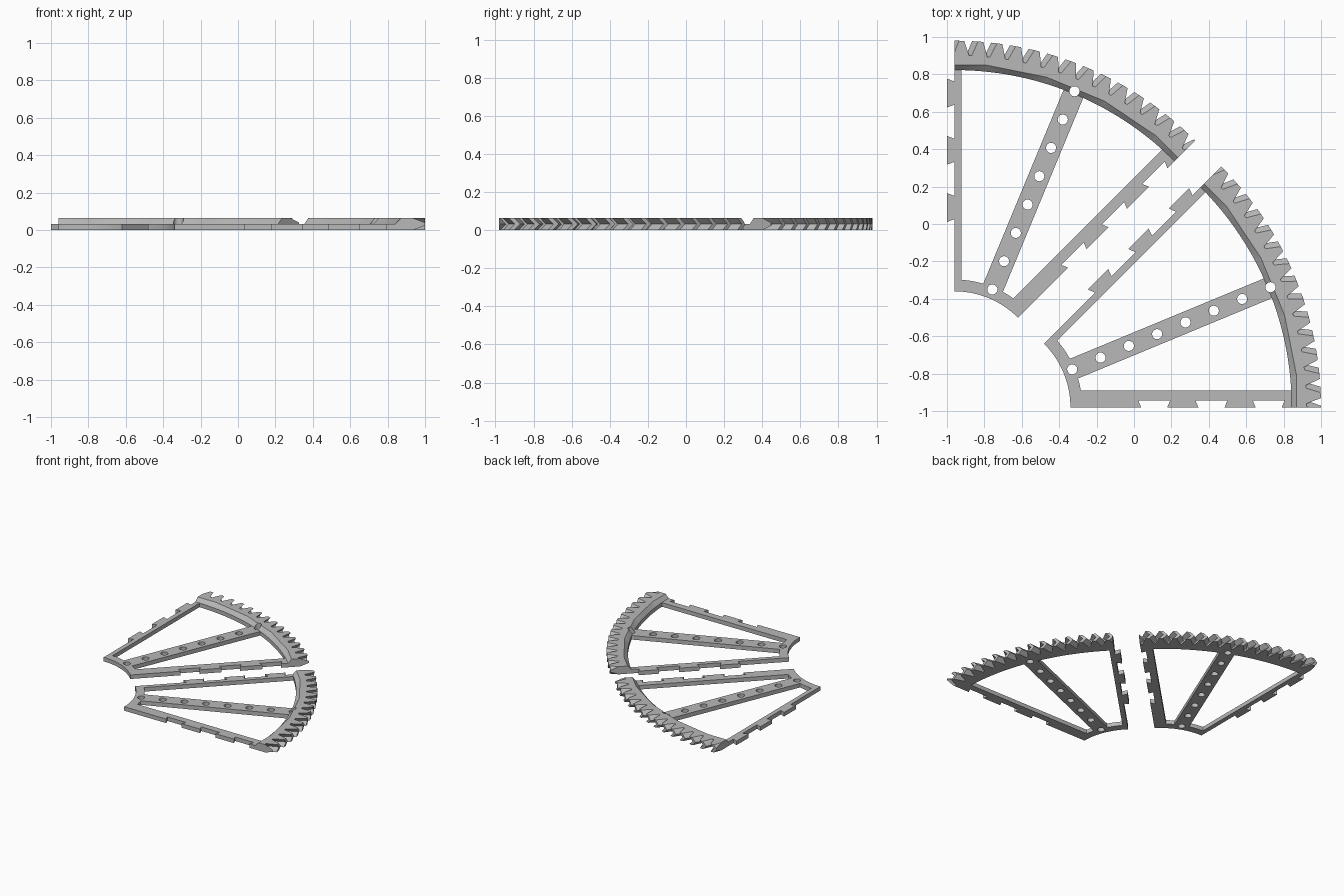
import bpy, bmesh, math
from mathutils import Vector, Matrix

if "Cube" in bpy.data.objects:
    bpy.data.objects.remove(bpy.data.objects["Cube"])

MID, TOP = 0.033, 0.063          # plate thickness and rim height
SPAN = math.radians(45)
TEETH = 14
PITCH = SPAN / TEETH

grey = bpy.data.materials.new("light grey")
grey.diffuse_color = (0.48, 0.48, 0.48, 1)
grey.use_nodes = True
grey.node_tree.nodes["Principled BSDF"].inputs["Base Color"].default_value = grey.diffuse_color


def polar(r, a):
    """Angle runs clockwise from +y."""
    return Vector((r * math.sin(a), r * math.cos(a)))


def finish(bm, name):
    bmesh.ops.recalc_face_normals(bm, faces=bm.faces)
    me = bpy.data.meshes.new(name)
    bm.to_mesh(me)
    bm.free()
    me.materials.append(grey)
    ob = bpy.data.objects.new(name, me)
    bpy.context.collection.objects.link(ob)
    return ob


def plate(name, pts, z0=0.0, z1=MID):
    bm = bmesh.new()
    face = bm.faces.new([bm.verts.new((p[0], p[1], z0)) for p in pts])
    ext = bmesh.ops.extrude_face_region(bm, geom=[face])
    up = [v for v in ext["geom"] if isinstance(v, bmesh.types.BMVert)]
    bmesh.ops.translate(bm, verts=up, vec=(0, 0, z1 - z0))
    return finish(bm, name)


def edge_bar(name, width, along, inward, depth, half_base, half_end):
    """Straight bar with three dovetails: depth < 0 gives tabs, > 0 sockets."""
    uv = [(0.482, 0.0)]
    for c in (0.928, 1.234, 1.54):
        uv += [(c - half_base, 0), (c - half_end, depth),
               (c + half_end, depth), (c + half_base, 0)]
    uv += [(1.695, 0), (1.695, width), (0.482, width)]
    return plate(name, [along * u + inward * v for u, v in uv])


def rim_mesh():
    """Toothed rim with chevron teeth and a faceted bevel on its inner top edge."""
    bm = bmesh.new()
    facet = math.radians(11.25)
    layers = []
    for z, shift in ((0, 0), (TOP / 2, -math.radians(1.0)), (TOP, 0)):
        outer = []
        for t in range(-2, TEETH + 2):
            c = math.radians(1.2) + t * PITCH + shift
            for da, r in ((-1.36, 1.743), (-0.98, 1.775), (-0.45, 1.82),
                          (0.45, 1.82), (0.98, 1.775), (1.36, 1.743)):
                outer.append(bm.verts.new((*polar(r, c + math.radians(da)), z)))
        layers.append(outer)
    n = len(layers[0])
    inner = []
    for z in (0, MID, TOP):
        row = []
        for i in range(n):
            x, y, _ = layers[0][i].co
            a = math.atan2(x, y)
            off = (a + facet / 2) % facet - facet / 2
            r = 1.69 / math.cos(off) if z == TOP else 1.663
            row.append(bm.verts.new((*polar(r, a), z)))
        inner.append(row)
    ring = layers + inner[::-1]          # closed cross-section loop
    for k in range(6):
        a, b = ring[k], ring[(k + 1) % 6]
        for i in range(n - 1):
            bm.faces.new((a[i], a[i + 1], b[i + 1], b[i]))
    for i in (0, n - 1):
        bm.faces.new([row[i] for row in ring])
    # trim to the sector
    for no in (Vector((-1, 0, 0)), Vector((math.cos(SPAN), -math.sin(SPAN), 0))):
        bmesh.ops.bisect_plane(bm, geom=bm.verts[:] + bm.edges[:] + bm.faces[:],
                               plane_co=(0, 0, 0), plane_no=no, clear_outer=True)
        bmesh.ops.holes_fill(bm, edges=[e for e in bm.edges if e.is_boundary], sides=0)
    bmesh.ops.triangulate(bm, faces=[f for f in bm.faces if len(f.verts) > 3])
    return finish(bm, "toothed_rim")


def hole_cutter():
    """Row of eight holes along the middle spoke."""
    bm = bmesh.new()
    for i in range(8):
        p = polar(0.53 + i * 0.1639, SPAN / 2)
        bmesh.ops.create_cone(bm, cap_ends=True, segments=24, radius1=0.027, radius2=0.027,
                              depth=0.3, matrix=Matrix.Translation((p.x, p.y, 0.03)))
    return finish(bm, "hole_cutter")


# Parts of one sector
STEPS = 24
arc = [SPAN * i / STEPS for i in range(STEPS + 1)]
hub = plate("hub_arc", [polar(0.48, a) for a in arc] + [polar(0.543, a) for a in arc[::-1]])

d = polar(1, SPAN / 2)
s = Vector((d.y, -d.x)) * 0.057
spoke = plate("middle_spoke", [d * 0.51 - s, d * 0.51 + s, d * 1.715 + s, d * 1.715 - s])

tab_bar = edge_bar("tab_bar", 0.037, Vector((0, 1)), Vector((1, 0)), -0.04, 0.062, 0.077)
e = polar(1, SPAN)
socket_bar = edge_bar("socket_bar", 0.09, e, Vector((-e.y, e.x)), 0.036, 0.07, 0.085)
rim = rim_mesh()

# Drill the holes
cutter = hole_cutter()
for ob in (hub, spoke, rim):
    mod = ob.modifiers.new("holes", "BOOLEAN")
    mod.operation, mod.solver, mod.object = "DIFFERENCE", "EXACT", cutter
    bpy.context.view_layer.objects.active = ob
    bpy.ops.object.modifier_apply(modifier=mod.name)
bpy.data.objects.remove(cutter)

# Place the first sector and a turned copy as the second
for ob in (hub, spoke, tab_bar, socket_bar, rim):
    twin = ob.copy()
    twin.name = "second_" + ob.name
    bpy.context.collection.objects.link(twin)
    ob.location = (-0.96, -0.84, 0)
    twin.location = (-0.82, -0.98, 0)
    twin.rotation_euler.z = -SPAN
